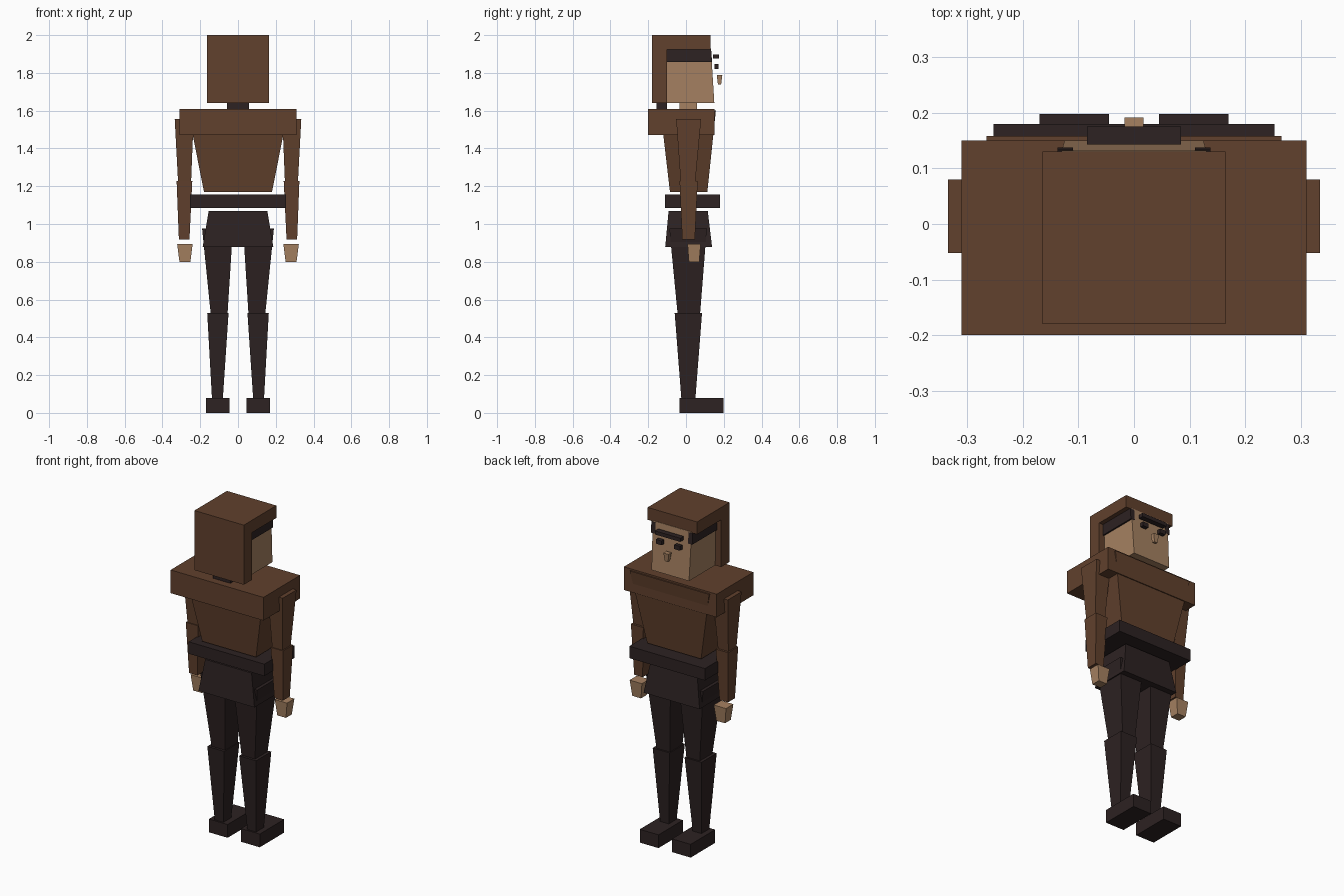
import bpy
import bmesh

cube = bpy.data.objects.get("Cube")
if cube:
    bpy.data.objects.remove(cube, do_unlink=True)


def material(name, rgb):
    mat = bpy.data.materials.new(name)
    mat.use_nodes = True
    mat.diffuse_color = (*rgb, 1)
    mat.node_tree.nodes["Principled BSDF"].inputs["Base Color"].default_value = (*rgb, 1)
    return mat


brown = material("brown", (0.119, 0.052, 0.026))
dark = material("dark charcoal", (0.026, 0.016, 0.016))
skin = material("skin", (0.38, 0.22, 0.12))


def block(name, mat, z, bottom, top=None):
    """Tapered box: z = (low, high); bottom and top = (x0, x1, y0, y1)."""
    top = top or bottom
    bm = bmesh.new()
    bmesh.ops.create_cube(bm, size=1)
    for v in bm.verts:
        x0, x1, y0, y1 = top if v.co.z > 0 else bottom
        v.co = (x1 if v.co.x > 0 else x0,
                y1 if v.co.y > 0 else y0,
                z[1] if v.co.z > 0 else z[0])
    bmesh.ops.recalc_face_normals(bm, faces=bm.faces)
    mesh = bpy.data.meshes.new(name)
    bm.to_mesh(mesh)
    bm.free()
    mesh.materials.append(mat)
    obj = bpy.data.objects.new(name, mesh)
    bpy.context.collection.objects.link(obj)
    return obj


def centred(name, mat, z, bottom, top=None):
    """Block centred on x = 0; sections are (half width, y0, y1)."""
    def wide(s):
        return (-s[0], *s) if s else None
    return block(name, mat, z, wide(bottom), wide(top))


def pair(name, mat, z, bottom, top=None):
    """Block on the +x side and its mirror on the -x side."""
    def flip(s):
        return (-s[1], -s[0], s[2], s[3]) if s else None
    block("left_" + name, mat, z, bottom, top)
    block("right_" + name, mat, z, flip(bottom), flip(top))


# Head and hair
centred("head", skin, (1.64, 1.93), (0.125, -0.11, 0.15), (0.13, -0.11, 0.132))
centred("hair_cap", brown, (1.925, 2.0), (0.165, -0.18, 0.13))
centred("hair_back", brown, (1.64, 1.925), (0.165, -0.18, -0.1))
pair("sideburn", dark, (1.858, 1.925), (0.11, 0.138, -0.1, 0.138), (0.11, 0.138, -0.1, 0.133))
centred("hair_tie", dark, (1.6, 1.64), (0.057, -0.155, -0.1))
centred("neck", skin, (1.58, 1.64), (0.045, -0.035, 0.057))

# Face details
centred("brow", dark, (1.875, 1.897), (0.085, 0.143, 0.175))
pair("eye", dark, (1.82, 1.846), (0.042, 0.08, 0.15, 0.173))
centred("nose", skin, (1.738, 1.788), (0.011, 0.169, 0.186), (0.017, 0.163, 0.192))

# Torso
centred("shoulders", brown, (1.47, 1.61), (0.31, -0.2, 0.15))
centred("torso", brown, (1.17, 1.6), (0.18, -0.085, 0.113), (0.265, -0.135, 0.158))
centred("belt", dark, (1.085, 1.157), (0.253, -0.11, 0.18))
centred("hips", dark, (0.878, 1.07), (0.187, -0.11, 0.138), (0.155, -0.092, 0.115))

# Arms
pair("upper_arm", brown, (1.18, 1.555), (0.25, 0.315, -0.025, 0.045), (0.235, 0.335, -0.052, 0.08))
pair("forearm", brown, (0.918, 1.227), (0.257, 0.313, -0.02, 0.047), (0.242, 0.325, -0.034, 0.062))
pair("hand", skin, (0.8, 0.895), (0.252, 0.31, 0.015, 0.07), (0.24, 0.322, 0.008, 0.078))

# Legs
pair("thigh", dark, (0.53, 0.975), (0.055, 0.145, -0.045, 0.075), (0.027, 0.19, -0.088, 0.11))
pair("shin", dark, (0.08, 0.53), (0.08, 0.138, -0.025, 0.05), (0.05, 0.163, -0.06, 0.085))
pair("foot", dark, (0, 0.08), (0.045, 0.17, -0.035, 0.198))
